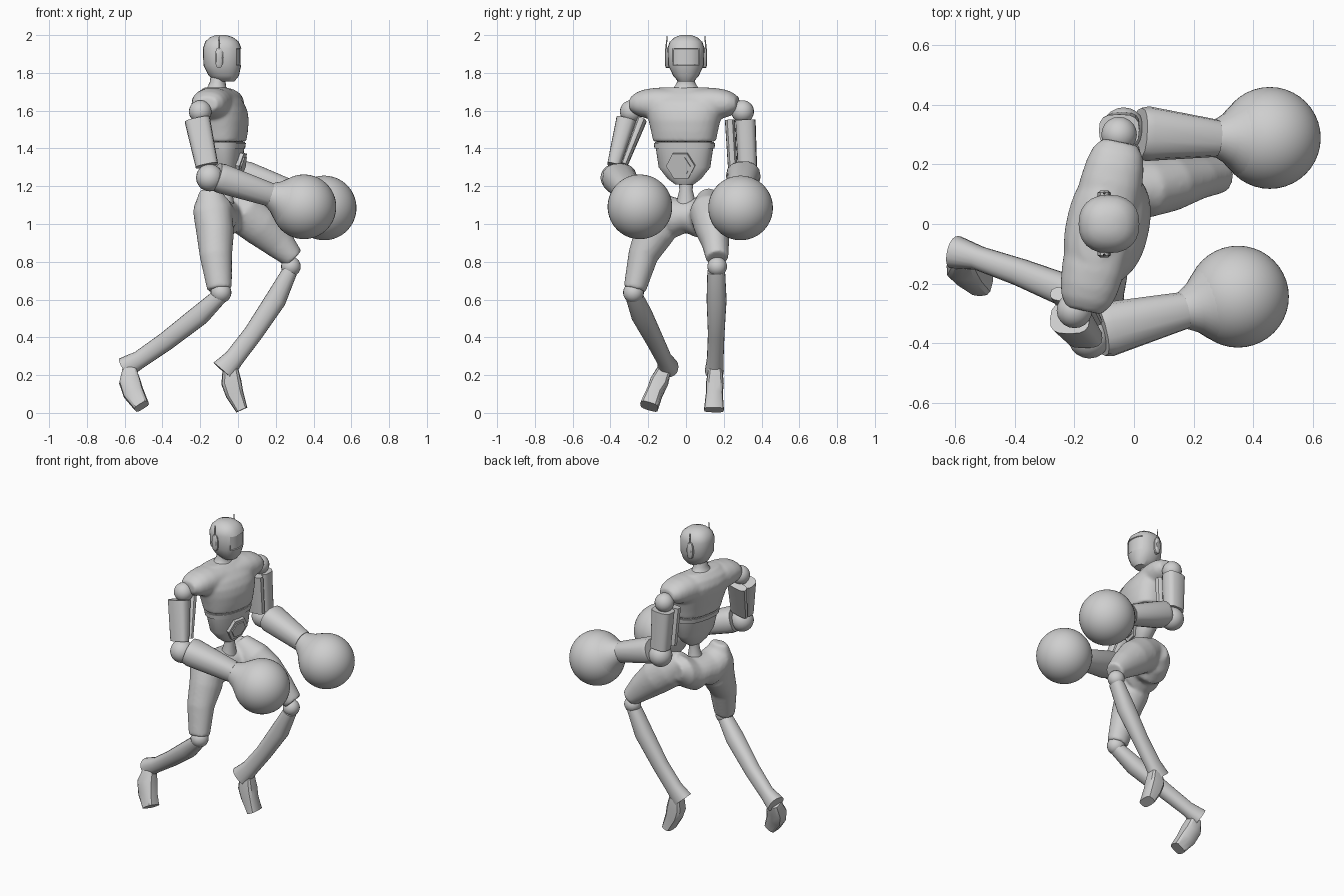
import bpy, bmesh, math
from mathutils import Vector as V

old = bpy.data.objects.get("Cube")
if old:
    bpy.data.objects.remove(old, do_unlink=True)

GREY = (0.62, 0.62, 0.62, 1)
grey = bpy.data.materials.new("plain grey")
grey.use_nodes = True
grey.diffuse_color = GREY
grey.node_tree.nodes["Principled BSDF"].inputs["Base Color"].default_value = GREY

UP = V((0, 0, 1))
ACROSS = V((0, 1, 0))
TWIST = V((0.21, 0.98, 0)).normalized()   # shoulder line, turned a little
AHEAD = TWIST.cross(UP)


def finish(name, bm, angle=35):
    bmesh.ops.recalc_face_normals(bm, faces=bm.faces)
    mesh = bpy.data.meshes.new(name)
    bm.to_mesh(mesh)
    bm.free()
    mesh.materials.append(grey)
    ob = bpy.data.objects.new(name, mesh)
    bpy.context.collection.objects.link(ob)
    bpy.ops.object.select_all(action='DESELECT')
    ob.select_set(True)
    bpy.context.view_layer.objects.active = ob
    bpy.ops.object.shade_smooth_by_angle(angle=math.radians(angle))
    return ob


def loft_mesh(rings, side=ACROSS, axis=None, n=20, power=2):
    """Skin sections (centre, half size along side, half size across it)."""
    bm = bmesh.new()
    loops = []
    for i, (c, a, b) in enumerate(rings):
        t = axis or V(rings[min(i + 1, len(rings) - 1)][0]) - V(rings[max(i - 1, 0)][0])
        t = t.normalized()
        u = (side - t * side.dot(t)).normalized()
        w = t.cross(u)
        loop = []
        for k in range(n):
            ang = math.tau * k / n
            cs, sn = math.cos(ang), math.sin(ang)
            p = math.copysign(abs(cs) ** (2 / power), cs) * a
            q = math.copysign(abs(sn) ** (2 / power), sn) * b
            loop.append(bm.verts.new(V(c) + u * p + w * q))
        loops.append(loop)
    for lo, hi in zip(loops, loops[1:]):
        for k in range(n):
            j = (k + 1) % n
            bm.faces.new((lo[k], lo[j], hi[j], hi[k]))
    bm.faces.new(loops[0][::-1])
    bm.faces.new(loops[-1])
    bmesh.ops.recalc_face_normals(bm, faces=bm.faces)
    return bm


def loft(name, rings, **kw):
    return finish(name, loft_mesh(rings, **kw))


def blend(name, pieces, rounds):
    """Fuse overlapping lofts into one soft skin."""
    whole = bmesh.new()
    for bm in pieces:
        piece = bpy.data.meshes.new(name + "_piece")
        bm.to_mesh(piece)
        bm.free()
        whole.from_mesh(piece)
        bpy.data.meshes.remove(piece)
    ob = finish(name, whole)
    fuse = ob.modifiers.new("Fuse", 'REMESH')
    fuse.mode = 'VOXEL'
    fuse.voxel_size = .01
    fuse.use_smooth_shade = True
    soft = ob.modifiers.new("Soften", 'SMOOTH')
    soft.iterations = rounds


def ball(name, c, r, seg=20):
    bm = bmesh.new()
    bmesh.ops.create_uvsphere(bm, u_segments=seg, v_segments=seg * 3 // 4, radius=r)
    bmesh.ops.translate(bm, verts=bm.verts, vec=V(c))
    return finish(name, bm)


# Head with a sunken visor
bm = loft_mesh([((-.068, 0, 1.755), .042, .05), ((-.075, 0, 1.785), .068, .08),
                ((-.083, 0, 1.84), .094, .1), ((-.084, 0, 1.93), .098, .102),
                ((-.085, 0, 1.965), .086, .089), ((-.087, 0, 1.988), .06, .062),
                ((-.09, 0, 2), .028, .028)], axis=UP, n=24, power=2.3)
visor = [f for f in bm.faces if f.normal.x > 0.6 and 1.84 < f.calc_center_median().z < 1.93]
bmesh.ops.inset_region(bm, faces=visor, thickness=.003, depth=-.005)
finish("head", bm, 50)

# Ear pods and aerials
for name, s in (("left", 1), ("right", -1)):
    pod = [((-.1, s * y, z), r, w) for y, z, r, w in
           ((.08, 1.88, .055, .022), (.105, 1.88, .055, .022), (.112, 1.88, .04, .014))]
    loft(name + "_ear", pod, side=UP, axis=ACROSS * s, n=12, power=2.5)
    loft(name + "_aerial", [((-.1, s * .106, 1.92), .005, .006),
                            ((-.1, s * .1, 1.995), .002, .002)], n=6)

loft("neck", [((-.113, 0, 1.69), .1, .075), ((-.112, 0, 1.725), .062, .05),
              ((-.108, 0, 1.75), .048, .042), ((-.1, 0, 1.8), .046, .042)], axis=UP)


# Torso: chest fused with shoulder caps, belt, abdomen, belly plate
def trunk(rows):
    return loft_mesh([((x, -.008, z), wide, deep) for z, x, wide, deep in rows],
                     side=TWIST, axis=UP, n=36, power=2.3)


pieces = [trunk([(1.435, -.07, .167, .108), (1.49, -.073, .178, .12), (1.55, -.08, .192, .131),
                 (1.6, -.091, .205, .134), (1.645, -.104, .21, .125),
                 (1.69, -.116, .185, .095), (1.724, -.118, .12, .055)])]
for s in (1, -1):
    rows = ((.05, 1.63, .09, .11), (.15, 1.637, .085, .105), (.21, 1.637, .077, .098),
            (.255, 1.637, .062, .086), (.29, 1.635, .038, .06))
    pieces.append(loft_mesh([(V((-.107, -.008, z)) + TWIST * s * d, a, b)
                             for d, z, a, b in rows], side=UP, axis=TWIST * s, n=28, power=2.2))
blend("chest", pieces, 8)
finish("belt", trunk([(1.4, -.068, .16, .1), (1.43, -.069, .164, .105)]))
finish("abdomen", trunk([(1.21, -.055, .05, .035), (1.24, -.057, .09, .055),
                         (1.3, -.06, .138, .075), (1.435, -.068, .158, .1)]))
out = (AHEAD - UP * .25).normalized()
base = V((-.06, -.012, 1.315)) + AHEAD * .05
for name, r, depth in (("belly_plate", .078, .036), ("belly_stud", .055, .043)):
    loft(name, [(base, r, r), (base + out * depth, r, r)], side=TWIST, n=6)
loft("spine", [((-.06, 0, 1.23), .04, .03), ((-.062, 0, 1.18), .035, .032),
               ((-.07, 0, 1.1), .055, .05)], axis=UP)


# Arms: joint balls, split upper arm, forearm, cuff and round glove
def arm(side, shoulder, top, low, elbow, cuff_start, cuff_end, glove, low_wide):
    ball(side + "_shoulder_joint", shoulder, .06)
    ball(side + "_elbow_joint", elbow, .072)
    s = 1 if side == "left" else -1
    for part, shift, share in (("outer", .32, .66), ("inner", -.68, .32)):
        rings = [(V(c) + ACROSS * s * shift * a, a * share, b)
                 for c, a, b in ((top, .082, .068), (low, low_wide, .06))]
        loft(side + "_upper_arm_" + part, rings, n=16, power=3)
    a, b, g = V(cuff_start), V(cuff_end), V(glove)
    loft(side + "_forearm", [(a, .085, .075), (a.lerp(b, .1), .092, .08),
                             (b, .063, .064)], n=14, power=2.4)
    d = (g - b).normalized()
    loft(side + "_glove_cuff", [(b - d * .01, .058, .058), (b + d * .005, .066, .066),
                                (g - d * .16, .086, .086), (g - d * .132, .112, .112),
                                (g - d * .095, .141, .141)], n=28)
    ball(side + "_glove", glove, .171, 40)


arm("right", (-.2, -.29, 1.595), (-.215, -.29, 1.55), (-.165, -.365, 1.31),
    (-.15, -.38, 1.245), (-.115, -.36, 1.25), (.165, -.291, 1.157), (.349, -.244, 1.091), .054)
arm("left", (-.05, .3, 1.595), (-.05, .288, 1.55), (-.04, .3, 1.3),
    (-.035, .32, 1.245), (.02, .305, 1.262), (.275, .288, 1.172), (.456, .289, 1.085), .078)

# Pelvis, lofted sideways and fused with both thighs
blend("hips_and_thighs", [
    loft_mesh([((-.15, -.19, 1.09), .06, .065), ((-.135, -.14, 1.07), .105, .105),
               ((-.115, -.06, 1.033), .107, .11), ((-.1, 0, 1.045), .092, .108),
               ((-.08, .06, 1.033), .107, .11), ((-.06, .13, 1.07), .105, .105),
               ((-.045, .18, 1.09), .06, .065)], side=UP, axis=TWIST),
    loft_mesh([((-.15, -.145, 1.185), .035, .055), ((-.137, -.137, 1.08), .093, .103),
               ((-.12, -.167, .95), .107, .1), ((-.117, -.228, .83), .08, .086),
               ((-.097, -.272, .653), .06, .066)]),
    loft_mesh([((-.07, .12, 1.14), .06, .065), ((.03, .118, 1.06), .1, .115),
               ((.12, .138, .99), .096, .11), ((.215, .156, .9), .073, .086),
               ((.294, .165, .818), .06, .058)])], 8)

# Lower legs and feet
ball("right_knee", (-.09, -.278, .637), .055)
ball("left_knee", (.28, .165, .775), .052)
loft("right_shin", [((-.095, -.276, .62), .045, .042), ((-.2, -.235, .52), .056, .055),
                    ((-.38, -.163, .38), .046, .05), ((-.52, -.115, .283), .04, .047),
                    ((-.6, -.095, .238), .056, .058)], power=2.3)
loft("left_shin", [((.275, .16, .75), .047, .04), ((.2, .162, .6), .053, .056),
                   ((.08, .16, .42), .044, .051), ((-.02, .155, .29), .044, .052),
                   ((-.08, .15, .222), .05, .066)], power=2.3)
loft("right_foot", [((-.575, -.115, .23), .038, .038), ((-.573, -.142, .165), .05, .057),
                    ((-.553, -.167, .105), .044, .056), ((-.51, -.195, .035), .05, .042)],
     n=12, power=3.5)
loft("left_foot", [((-.04, .155, .23), .038, .042), ((-.035, .153, .16), .047, .054),
                   ((-.018, .15, .1), .045, .048), ((.02, .148, .016), .053, .032)],
     n=12, power=3.5)
